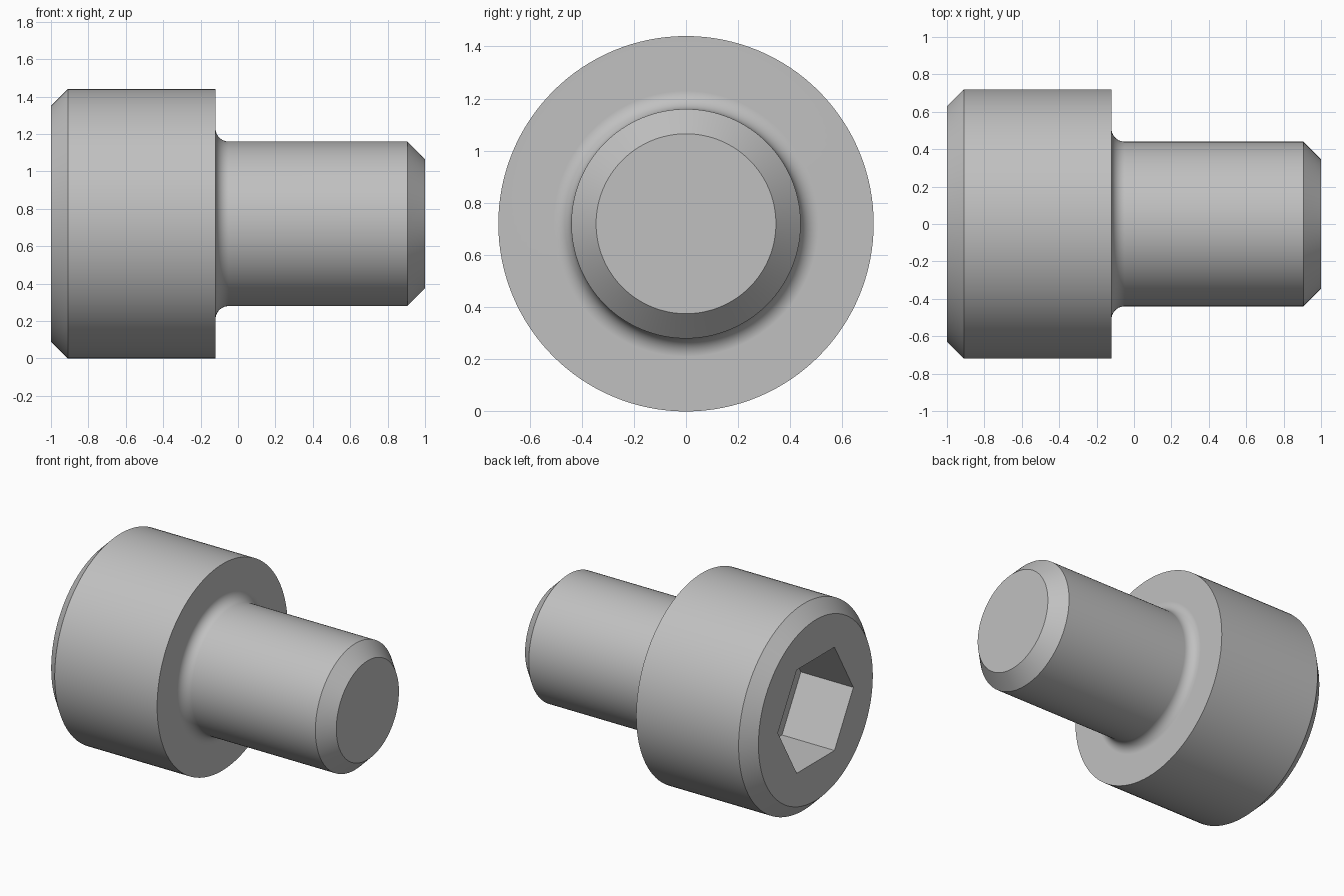
import bpy, bmesh, math
from mathutils import Matrix, Vector

cube = bpy.data.objects.get("Cube")
if cube:
    bpy.data.objects.remove(cube, do_unlink=True)

# Main sizes, measured along and around the x axis
HEAD_R, SHANK_R = 0.72, 0.44
SHOULDER_X = -0.12
HEAD_CHAMFER, TIP_CHAMFER, FILLET = 0.09, 0.095, 0.07
SOCKET_R, SOCKET_DEPTH = 0.416, 0.405
SEGMENTS = 128

steel = bpy.data.materials.new("grey_steel")
steel.use_nodes = True
colour = (0.53, 0.53, 0.53, 1)
steel.diffuse_color = colour
steel.node_tree.nodes["Principled BSDF"].inputs["Base Color"].default_value = colour


def make_object(name, bm):
    bmesh.ops.recalc_face_normals(bm, faces=bm.faces)
    mesh = bpy.data.meshes.new(name)
    bm.to_mesh(mesh)
    bm.free()
    mesh.materials.append(steel)
    obj = bpy.data.objects.new(name, mesh)
    obj.location.z = HEAD_R
    bpy.context.collection.objects.link(obj)
    return obj


def revolve(name, profile):
    """Turn a profile of (x, radius) points around the x axis and cap both ends."""
    bm = bmesh.new()
    verts = [bm.verts.new((x, 0, r)) for x, r in profile]
    edges = [bm.edges.new(pair) for pair in zip(verts, verts[1:])]
    bmesh.ops.spin(bm, geom=verts + edges, cent=(0, 0, 0), axis=(1, 0, 0),
                   angle=math.tau, steps=SEGMENTS, use_duplicate=False)
    bmesh.ops.remove_doubles(bm, verts=bm.verts, dist=0.0001)
    rims = [e for e in bm.edges if e.is_boundary]
    bmesh.ops.holes_fill(bm, edges=rims, sides=0)
    return make_object(name, bm)


# Head, shoulder fillet, shank and chamfered tip
fillet = []
for i in range(11):
    a = math.radians(9 * i)
    fillet.append((SHOULDER_X + FILLET * (1 - math.cos(a)),
                   SHANK_R + FILLET * (1 - math.sin(a))))
profile = [(-1, HEAD_R - HEAD_CHAMFER), (-1 + HEAD_CHAMFER, HEAD_R),
           (SHOULDER_X, HEAD_R), *fillet,
           (1 - TIP_CHAMFER, SHANK_R), (1, SHANK_R - TIP_CHAMFER)]
screw = revolve("socket_screw", profile)

# Hexagonal socket, with two corners pointing sideways
bm = bmesh.new()
start, end = -1.2, -1 + SOCKET_DEPTH
ring = []
for i in range(6):
    a = math.tau * i / 6
    ring.append(bm.verts.new((start, SOCKET_R * math.cos(a), SOCKET_R * math.sin(a))))
face = bm.faces.new(ring)
extruded = bmesh.ops.extrude_face_region(bm, geom=[face], use_keep_orig=True)
moved = [g for g in extruded["geom"] if isinstance(g, bmesh.types.BMVert)]
bmesh.ops.translate(bm, verts=moved, vec=(end - start, 0, 0))
cutter = make_object("socket_cutter", bm)
cutter.hide_render = True

# Cut the socket, then remove the cutter
cut = screw.modifiers.new("socket", 'BOOLEAN')
cut.operation = 'DIFFERENCE'
cut.solver = 'EXACT'
cut.object = cutter
bpy.context.view_layer.update()
bpy.ops.object.select_all(action='DESELECT')
screw.select_set(True)
bpy.context.view_layer.objects.active = screw
bpy.ops.object.modifier_apply(modifier=cut.name)
bpy.data.objects.remove(cutter, do_unlink=True)

# Smooth round walls, crisp edges and level flat faces
bpy.ops.object.shade_smooth_by_angle(angle=math.radians(30))
weighted = screw.modifiers.new("level_flats", 'WEIGHTED_NORMAL')
weighted.keep_sharp = True
